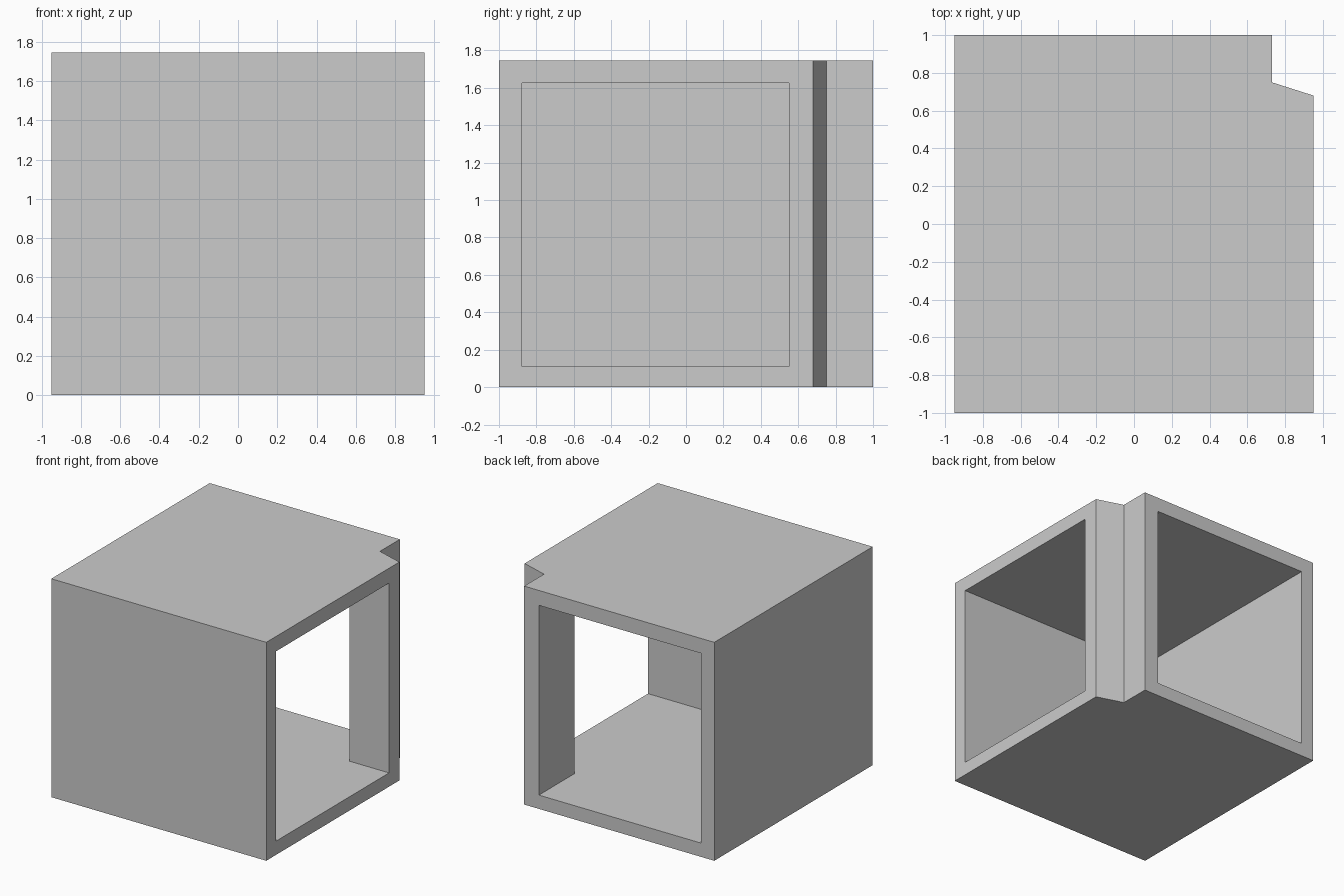
import bpy
import bmesh

if "Cube" in bpy.data.objects:
    bpy.data.objects.remove(bpy.data.objects["Cube"])


def prism(name, outline, z0, z1):
    """Extrude a flat outline vertically into a closed solid."""
    bm = bmesh.new()
    base = bm.faces.new([bm.verts.new((x, y, z0)) for x, y in outline])
    ext = bmesh.ops.extrude_face_region(bm, geom=[base], use_keep_orig=True)
    top = [v for v in ext["geom"] if isinstance(v, bmesh.types.BMVert)]
    bmesh.ops.translate(bm, verts=top, vec=(0, 0, z1 - z0))
    bmesh.ops.recalc_face_normals(bm, faces=bm.faces)
    mesh = bpy.data.meshes.new(name)
    bm.to_mesh(mesh)
    bm.free()
    obj = bpy.data.objects.new(name, mesh)
    bpy.context.collection.objects.link(obj)
    return obj


# Outer block with the notched back right corner
shell = prism("open_corner_shell",
              [(-0.95, -1), (0.95, -1), (0.95, 0.68), (0.73, 0.75),
               (0.73, 1), (-0.95, 1)], 0, 1.745)

# Cavity running out through the right and back, leaving the corner pillar
cavity = prism("cavity_cutter",
               [(-0.835, -0.877), (1.2, -0.877), (1.2, 0.55), (0.6, 0.55),
                (0.6, 1.2), (-0.835, 1.2)], 0.11, 1.626)
cavity.hide_render = True

cut = shell.modifiers.new("cavity", 'BOOLEAN')
cut.operation = 'DIFFERENCE'
cut.solver = 'EXACT'
cut.object = cavity

# Bake the cut and discard the cutter
bpy.context.view_layer.objects.active = shell
bpy.ops.object.modifier_apply(modifier=cut.name)
bpy.data.objects.remove(cavity)
